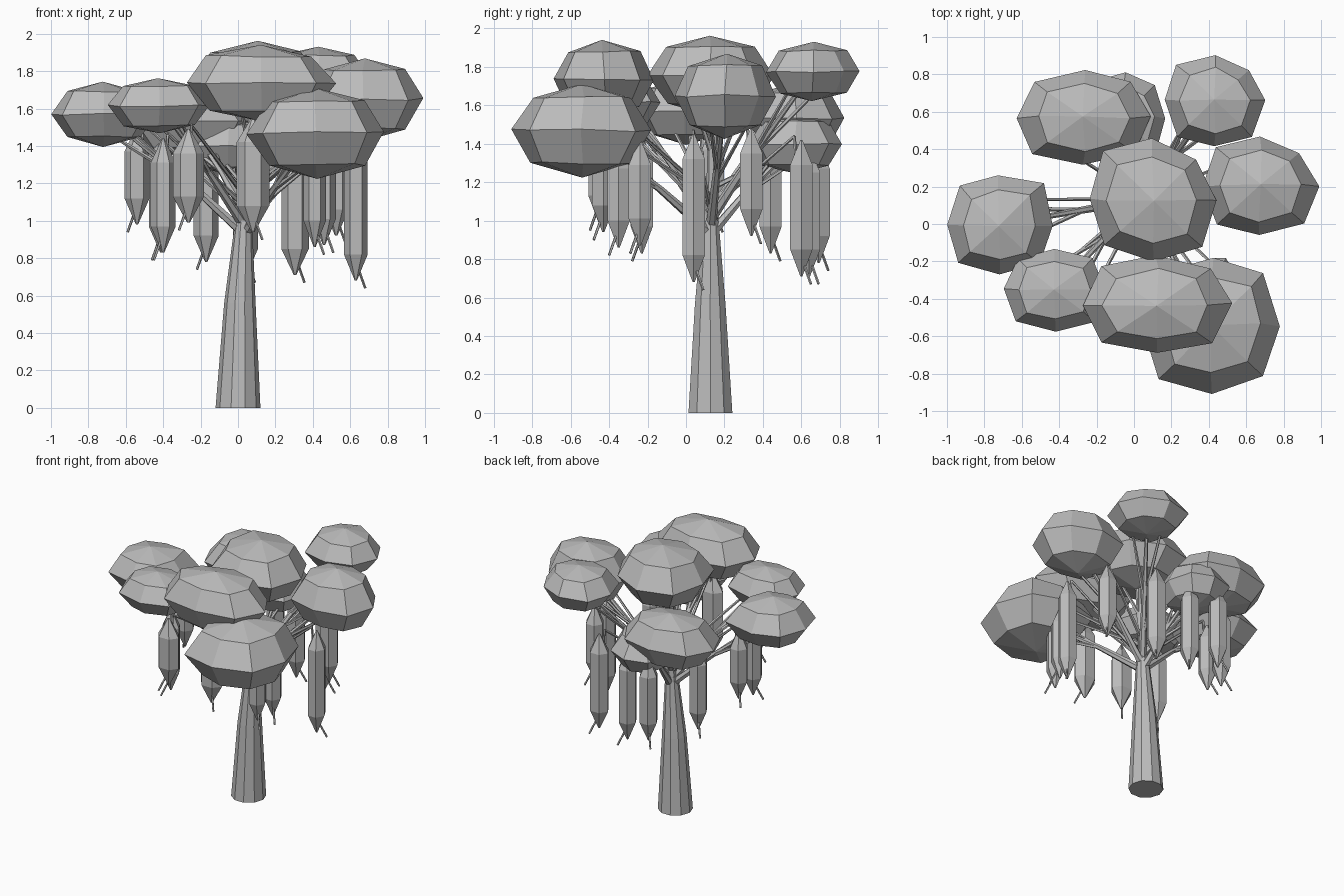
import bpy, bmesh, math, random
from mathutils import Vector, Matrix

random.seed(7)
old = bpy.data.objects.get("Cube")
if old:
    bpy.data.objects.remove(old, do_unlink=True)

grey = bpy.data.materials.new("plain_grey")
grey.use_nodes = True
grey.diffuse_color = (0.5, 0.5, 0.5, 1)
grey.node_tree.nodes["Principled BSDF"].inputs["Base Color"].default_value = (0.5, 0.5, 0.5, 1)


def finish(name, bm):
    bmesh.ops.recalc_face_normals(bm, faces=bm.faces)
    mesh = bpy.data.meshes.new(name)
    bm.to_mesh(mesh)
    bm.free()
    mesh.materials.append(grey)
    obj = bpy.data.objects.new(name, mesh)
    bpy.context.collection.objects.link(obj)


def tube(bm, path, radii, sides, level=False, widen=1.0):
    """Loft rings along a path; level keeps the rings horizontal."""
    pts = [Vector(p) for p in path]
    rings = []
    for i, (p, r) in enumerate(zip(pts, radii)):
        way = pts[min(i + 1, len(pts) - 1)] - pts[max(i - 1, 0)]
        turn = Matrix() if level else way.to_track_quat('Z', 'Y').to_matrix().to_4x4()
        ring = []
        for k in range(sides):
            a = math.tau * k / sides
            ring.append(bm.verts.new(p + turn @ Vector((widen * r * math.cos(a), r * math.sin(a), 0))))
        rings.append(ring)
    for lo, hi in zip(rings, rings[1:]):
        for k in range(sides):
            n = (k + 1) % sides
            bm.faces.new((lo[k], lo[n], hi[n], hi[k]))
    bm.faces.new(rings[0][::-1])
    bm.faces.new(rings[-1])


# Trunk, with a thin leader running up into the crown
bm = bmesh.new()
tube(bm, [(0, .127, 0), (.01, .126, .56), (.03, .127, 1.0)], [.12, .084, .045], 10, level=True)
tube(bm, [(.03, .127, .98), (.05, .14, 1.2), (.07, .15, 1.6)], [.042, .026, .012], 7, level=True)
finish("trunk", bm)

# Leaf clumps: centre, half sizes, fullness of the back left corner
clumps = [
    ((-.72, -.005, 1.57), (.28, .265, .172), 1.2),
    ((-.42, -.35, 1.615), (.27, .22, .15), 1.05),
    ((.12, -.43, 1.735), (.40, .265, .205), 1.0),
    ((.10, .13, 1.755), (.34, .33, .21), .96),
    ((.42, -.54, 1.47), (.365, .37, .24), 1.08),
    ((.675, .205, 1.65), (.315, .265, .22), .95),
    ((.435, .66, 1.775), (.265, .25, .155), .94),
    ((-.27, .57, 1.53), (.35, .25, .195), 1.05),
    ((-.05, .57, 1.40), (.22, .245, .16), 1.0),
]
for i, (centre, half, corner) in enumerate(clumps):
    bm = bmesh.new()
    bmesh.ops.create_uvsphere(bm, u_segments=8, v_segments=4, radius=1)
    for v in bm.verts:
        x, y, z = v.co
        if abs(x * y) > .1:  # corners bulge a little beyond the round
            v.co = v.co @ Matrix.Diagonal([corner if x * y > 0 and x > 0 else 1.08] * 2 + [1])
        wobble = [random.uniform(-.03, .03) for _ in range(3)]
        v.co = [c + (s + w) * h for c, s, w, h in zip(centre, v.co, wobble, half)]
    finish(f"leaf_clump_{i + 1}", bm)

# Branches: a limb that splits inside each clump
for i, (centre, half, corner) in enumerate(clumps):
    goal = Vector(centre)
    base = Vector((.035, .13, .93 + .04 * (i % 4)))
    mid = base.lerp(goal, .4) + Vector((0, 0, .02))
    bm = bmesh.new()
    tube(bm, [base, mid, goal], [.028, .019, .009], 6)
    for side in (-1, 1):
        tip = goal + Vector((side * half[0] * .3, -side * half[1] * .35, -half[2] * .2))
        tube(bm, [mid, mid.lerp(tip, .5), tip], [.014, .011, .007], 5)
    finish(f"branch_{i + 1}", bm)

# Hanging pods: x, y, top, bottom, width factor
pods = [
    (-.54, .14, 1.50, .98, 1.0), (-.41, .44, 1.46, .83, 1.0), (-.265, -.45, 1.49, .99, 1.25),
    (-.17, .69, 1.40, .78, 1.0), (.08, -.43, 1.55, .94, 1.3), (.305, .60, 1.42, .71, 1.1),
    (.46, -.24, 1.42, .87, .95), (.525, .34, 1.48, .92, 1.0), (.63, .04, 1.45, .68, .95),
    (-.40, -.23, 1.44, .83, 1.0), (.41, -.35, 1.40, .86, .9), (.04, .64, 1.38, .71, 1.0),
]
for i, (x, y, top, low, wide) in enumerate(pods):
    bm = bmesh.new()
    tube(bm, [(x, y, low), (x, y, low + .14), (x, y, top - .13), (x, y, top)],
         [.006, .067, .067, .006], 6, level=True, widen=wide)
    finish(f"pod_{i + 1}", bm)
    # A thin branch reaches over the pod, then its stem hangs down through it
    base = Vector((.045, .135, 1.02 + .05 * (i % 4)))
    knee = Vector((x * .94, y * .94, top + .02))
    bm = bmesh.new()
    tube(bm, [base, base.lerp(knee, .5), knee], [.015, .011, .008], 5)
    tube(bm, [knee, (x, y, low + .1), (x + math.copysign(.05, x), y + math.copysign(.05, y), low - .04)],
         [.008, .008, .007], 5)
    finish(f"pod_stem_{i + 1}", bm)
